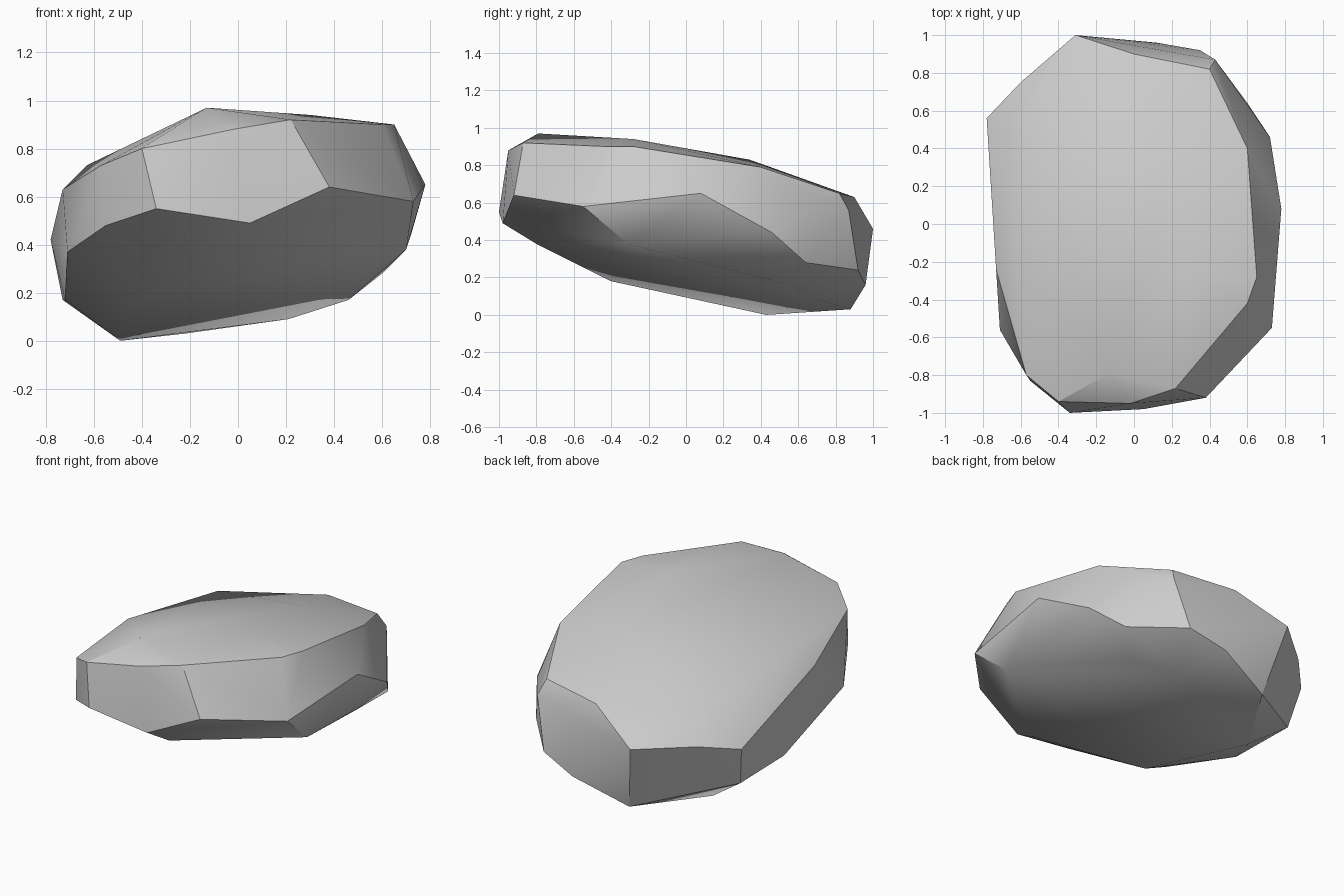
import bpy
import bmesh
import math

default_cube = bpy.data.objects.get("Cube")
if default_cube:
    bpy.data.objects.remove(default_cube, do_unlink=True)


def make_material(name, colour):
    material = bpy.data.materials.new(name)
    material.use_nodes = True
    material.diffuse_color = colour
    material.node_tree.nodes["Principled BSDF"].inputs["Base Color"].default_value = colour
    return material


# Corner points of each band of the boulder, in hundredths of a unit
# Crown: the sloping, nearly flat top
crown = [
    (-13, -79, 97), (22, -87, 92), (30, -28, 94), (65, -28, 90), (60, -42, 90),
    (60, 40, 79), (20, 34, 83), (40, 82, 65), (0, 90, 63),
]

# Shoulder: the rim falling away from the crown
shoulder = [
    (-2, -95, 88), (-40, -94, 80), (-57, -80, 73), (-63, -20, 73),
    (-73, -24, 63), (-56, 60, 62), (43, 87, 56), (60, 63, 53),
]

# Waist: the widest outline
waist = [
    (-34, -100, 55), (5, -98, 49), (38, -92, 64), (73, -55, 58), (78, 8, 65),
    (72, 46, 44), (-31, 100, 46), (-60, 75, 46), (-78, 56, 42), (-71, -56, 37),
    (-55, -83, 48),
]

# Underside: the lower facets down to the resting edge
underside = [
    (70, -31, 38), (8, -80, 38), (-42, -40, 18), (46, 52, 17), (60, 64, 28),
    (35, 92, 24), (12, 96, 16), (21, 68, 9), (-22, 88, 3), (-49, 43, 0),
    (-52, 20, 7), (-72, 5, 17), (-73, 50, 17),
]

# Wrap the bands in one faceted skin
bm = bmesh.new()
for band in (crown, shoulder, waist, underside):
    for point in band:
        bm.verts.new([value / 100 for value in point])
hull = bmesh.ops.convex_hull(bm, input=bm.verts)
leftover = {item for item in hull["geom_interior"] + hull["geom_unused"]
            if isinstance(item, bmesh.types.BMVert)}
bmesh.ops.delete(bm, geom=list(leftover), context="VERTS")

# Merge triangles that lie in almost the same plane
bmesh.ops.dissolve_limit(bm, angle_limit=math.radians(2),
                         verts=bm.verts, edges=bm.edges)
bmesh.ops.recalc_face_normals(bm, faces=bm.faces)

mesh = bpy.data.meshes.new("boulder")
bm.to_mesh(mesh)
bm.free()
mesh.materials.append(make_material("stone grey", (0.6, 0.6, 0.6, 1)))

boulder = bpy.data.objects.new("boulder", mesh)
bpy.context.collection.objects.link(boulder)

# Soft shading across shallow facets, crisp along the strong ridges
bpy.context.view_layer.objects.active = boulder
boulder.select_set(True)
bpy.ops.object.shade_smooth_by_angle(angle=math.radians(30))
